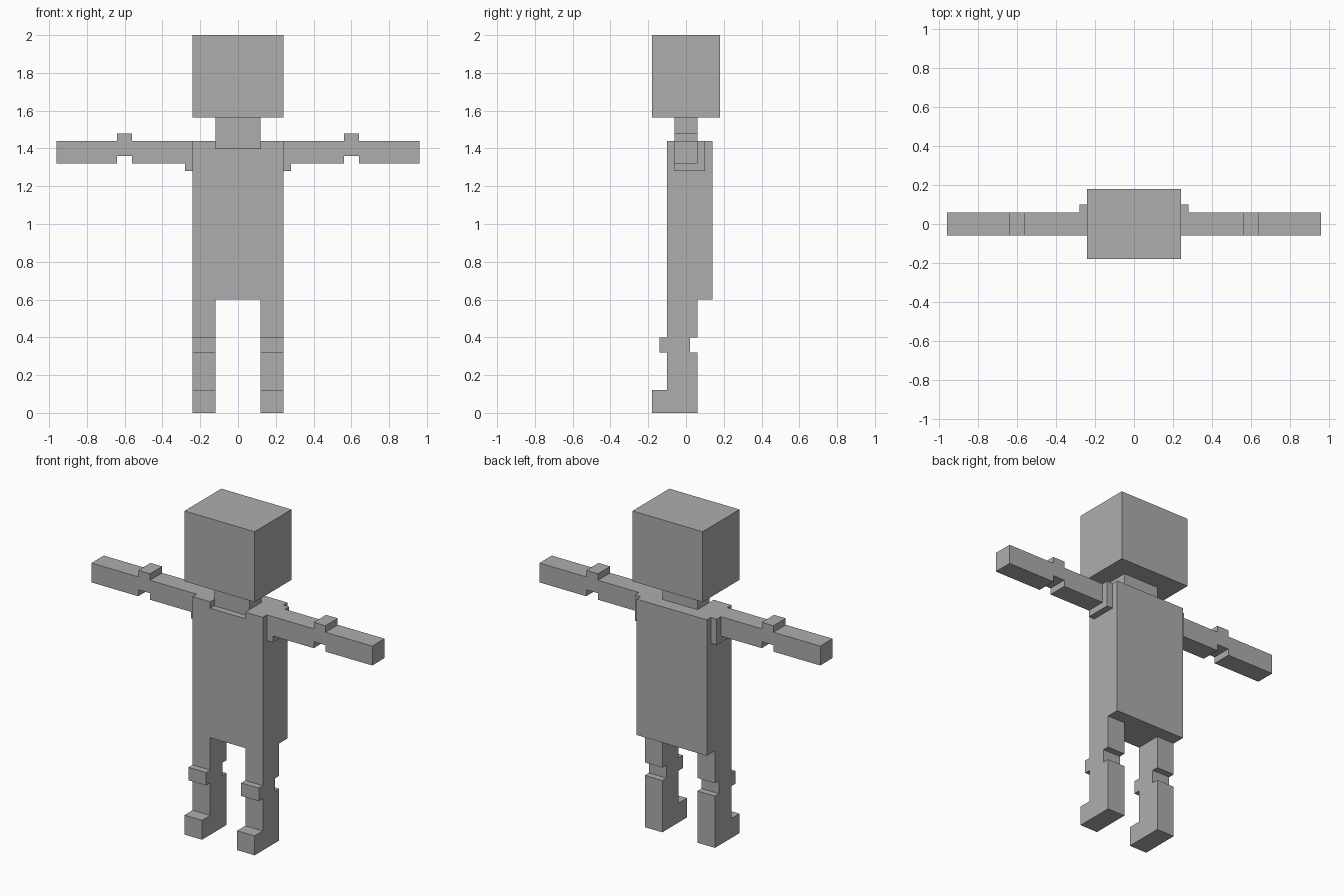
import bpy
import bmesh
from mathutils import Vector

cube = bpy.data.objects.get("Cube")
if cube:
    bpy.data.objects.remove(cube, do_unlink=True)

grey = bpy.data.materials.new("plain grey")
grey.use_nodes = True
colour = (0.42, 0.42, 0.42, 1.0)
grey.diffuse_color = colour
bsdf = next(n for n in grey.node_tree.nodes if n.type == "BSDF_PRINCIPLED")
bsdf.inputs["Base Color"].default_value = colour


def extrude(name, profile, axis, low, high):
    """Extrude a 2D outline: axis 'y' takes (x, z) points, axis 'x' takes (y, z)."""
    def place(a, b, depth):
        return (a, depth, b) if axis == "y" else (depth, a, b)

    bm = bmesh.new()
    face = bm.faces.new([bm.verts.new(place(a, b, low)) for a, b in profile])
    result = bmesh.ops.extrude_face_region(bm, geom=[face])
    moved = [v for v in result["geom"] if isinstance(v, bmesh.types.BMVert)]
    bmesh.ops.translate(bm, verts=moved, vec=Vector(place(0, 0, high - low)))
    bmesh.ops.recalc_face_normals(bm, faces=bm.faces)
    mesh = bpy.data.meshes.new(name)
    bm.to_mesh(mesh)
    bm.free()
    mesh.materials.append(grey)
    obj = bpy.data.objects.new(name, mesh)
    bpy.context.collection.objects.link(obj)
    return obj


def box(name, x, y, z):
    outline = [(x[0], z[0]), (x[1], z[0]), (x[1], z[1]), (x[0], z[1])]
    return extrude(name, outline, "y", *y)


# Head and neck
box("head", (-0.24, 0.24), (-0.18, 0.18), (1.565, 2.0))
box("neck", (-0.12, 0.12), (-0.06, 0.06), (1.4, 1.565))

# Torso with a collar notch at the front and a full-height back
collar = [(-0.24, 0.6), (0.24, 0.6), (0.24, 1.44), (0.12, 1.44),
          (0.12, 1.4), (-0.12, 1.4), (-0.12, 1.44), (-0.24, 1.44)]
extrude("torso_front", collar, "y", -0.1, 0.06)
box("torso_back", (-0.24, 0.24), (0.06, 0.14), (0.6, 1.44))

# Arm outline with the raised elbow
arm = [(0.28, 1.32), (0.56, 1.32), (0.56, 1.36), (0.64, 1.36),
       (0.64, 1.32), (0.96, 1.32), (0.96, 1.44), (0.64, 1.44),
       (0.64, 1.48), (0.56, 1.48), (0.56, 1.44), (0.28, 1.44)]

# Leg outline with the foot and the knee shifted forward
leg = [(-0.18, 0), (0.06, 0), (0.06, 0.32), (0.02, 0.32), (0.02, 0.4),
       (0.06, 0.4), (0.06, 0.6), (-0.1, 0.6), (-0.1, 0.4), (-0.14, 0.4),
       (-0.14, 0.32), (-0.1, 0.32), (-0.1, 0.12), (-0.18, 0.12)]

# Paired limbs
for side, s in (("left", 1), ("right", -1)):
    box(side + "_shoulder", sorted((s * 0.24, s * 0.28)), (-0.06, 0.1), (1.28, 1.44))
    extrude(side + "_arm", [(s * x, z) for x, z in arm], "y", -0.06, 0.06)
    extrude(side + "_leg", leg, "x", *sorted((s * 0.12, s * 0.24)))
